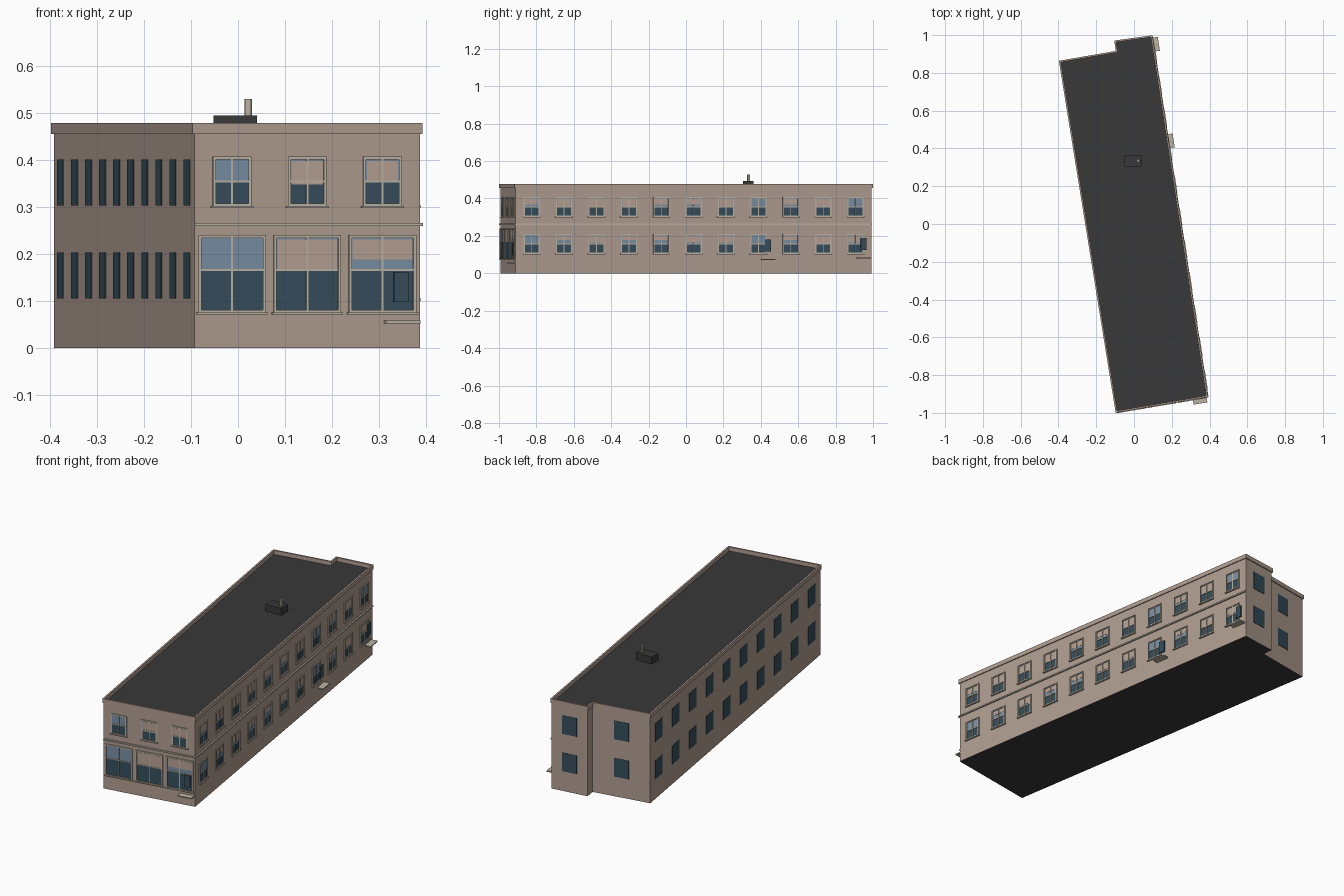
import bpy, bmesh, random
from mathutils import Vector

if "Cube" in bpy.data.objects:
    bpy.data.objects.remove(bpy.data.objects["Cube"])

random.seed(4)


def material(name, r, g, b):
    m = bpy.data.materials.new(name)
    m.diffuse_color = (r, g, b, 1)
    m.use_nodes = True
    m.node_tree.nodes["Principled BSDF"].inputs["Base Color"].default_value = m.diffuse_color
    return m


WALL = material("wall tan", .43, .335, .28)
ROOF = material("roof dark grey", .04, .04, .04)
GLASS = material("dark glass", .036, .075, .105)
PALE = material("pale glass", .19, .275, .37)
BLIND = material("blind tan", .47, .35, .29)
TRIM = material("trim stone", .50, .455, .37)

# Footprint, counter-clockwise from the front left corner
FOOT = [Vector(p) for p in ((-.093, -.993), (.387, -.912), (.093, .993),
                            (-.099, .967), (-.091, .912), (-.392, .860))]


def outward(i):
    u = (FOOT[(i + 1) % 6] - FOOT[i]).normalized()
    return Vector((u.y, -u.x))


def offset(d):
    """Footprint with mitred corners moved out by d."""
    pts = []
    for i, p in enumerate(FOOT):
        a, b = outward(i - 1 if i else 5), outward(i)
        pts.append(p + (a + b) * d / (1 + a.dot(b)))
    return pts


def finish(name, bm, *mats):
    bmesh.ops.recalc_face_normals(bm, faces=bm.faces)
    me = bpy.data.meshes.new(name)
    bm.to_mesh(me)
    bm.free()
    for m in mats:
        me.materials.append(m)
    ob = bpy.data.objects.new(name, me)
    bpy.context.collection.objects.link(ob)
    return ob


def add_box(bm, corners, z0, z1):
    lo = [bm.verts.new((c.x, c.y, z0)) for c in corners]
    hi = [bm.verts.new((c.x, c.y, z1)) for c in corners]
    bm.faces.new(lo[::-1])
    bm.faces.new(hi)
    n = len(corners)
    for i in range(n):
        j = (i + 1) % n
        bm.faces.new((lo[i], lo[j], hi[j], hi[i]))


def plate(bm, side, s0, s1, z0, z1, d0, d1):
    """Box on a wall: s along the wall, d outwards from it."""
    p, n = FOOT[side], outward(side)
    u = Vector((-n.y, n.x))
    add_box(bm, [p + u * s + n * d for s, d in ((s0, d1), (s1, d1), (s1, d0), (s0, d0))], z0, z1)


def length(side):
    return (FOOT[(side + 1) % 6] - FOOT[side]).length


# Building body: tan walls, dark roof and underside
bm = bmesh.new()
add_box(bm, FOOT, 0, .457)
body = finish("building_body", bm, WALL, ROOF)
for f in body.data.polygons:
    f.material_index = int(abs(f.normal.z) > .5)

# Parapet band running round the roof edge
bm = bmesh.new()
rings = [[bm.verts.new((p.x, p.y, z)) for p in offset(d)]
         for d, z in ((.005, .455), (.005, .478), (-.004, .478), (-.004, .455))]
for k in range(4):
    a, b = rings[k], rings[(k + 1) % 4]
    for i in range(6):
        j = (i + 1) % 6
        bm.faces.new((a[i], a[j], b[j], b[i]))
finish("parapet", bm, WALL)

# Belt course between the floors, front and right
bm = bmesh.new()
plate(bm, 0, 0, length(0) + .006, .259, .266, -.002, .007)
plate(bm, 1, 0, length(1), .259, .266, -.002, .007)
finish("belt_course", bm, TRIM)

# Sash windows on the front and right
glass, pale, blinds, frames, sills = (bmesh.new() for _ in range(5))


def sash_window(side, s, w, z0, z1, rail, blind):
    a, b, t = s - w / 2, s + w / 2, .006
    plate(glass, side, a + t, b - t, z0 + t, rail, -.002, .001)
    plate(pale, side, a + t, b - t, rail, z1 - t, -.002, .001)
    if blind > 0:
        top = z1 - t - .003
        plate(blinds, side, a + t + .002, b - t - .002, top - blind * (top - rail), top, 0, .002)
    for x in (a, b - t):
        plate(frames, side, x, x + t, z0, z1, -.002, .005)
    plate(frames, side, a + t, b - t, z1 - t, z1, -.002, .005)
    plate(frames, side, a + t, b - t, z0, z0 + t, -.002, .005)
    plate(frames, side, s - .002, s + .002, z0 + t, z1 - t, 0, .0035)
    plate(frames, side, a + t, b - t, rail - .002, rail + .002, 0, .0038)
    plate(sills, side, a - .004, b + .004, z0 - .003, z0 + .001, -.002, .009)


step = length(0) / 3
for i in range(3):
    s = step * (i + .5)
    sash_window(0, s, .083, .301, .407, .354, (0, 1.15, 1)[i])
    sash_window(0, s, .145, .074, .240, .166, (0, 1, .66)[i])
step = length(1) / 11
for i in range(11):
    s = step * (i + .5)
    sash_window(1, s, .087, .302, .407, .354, 0 if i in (7, 10) else random.choice((.7, 1, 1)))
    sash_window(1, s, .087, .104, .210, .156, 0 if i in (0, 7) else random.choice((.5, .8, 1)))
finish("lower_panes", glass, GLASS)
finish("upper_panes", pale, PALE)
finish("window_blinds", blinds, BLIND)
finish("window_frames", frames, TRIM)
finish("window_sills", sills, TRIM)

# Plain windows on the left and back walls
bm = bmesh.new()
for side, count in ((5, 10), (4, 1), (2, 1)):
    step = length(side) / count
    for i in range(count):
        s = step * (i + .5)
        for z in (.105, .303):
            plate(bm, side, s - .039, s + .039, z, z + .098, -.002, .002)
finish("plain_windows", bm, GLASS)

# Door panels with a stone slab below each
doors, slabs = bmesh.new(), bmesh.new()
for side, s, z in ((0, .446, .055), (1, 1.366, .074), (1, 1.883, .082)):
    plate(doors, side, s - .016, s + .016, z + .043, z + .106, 0, .008)
    plate(slabs, side, s - .037, s + .037, z - .003, z + .003, -.002, .032)
finish("door_panels", doors, GLASS)
finish("door_slabs", slabs, TRIM)

# Rooftop unit and flue pipe
bm = bmesh.new()
add_box(bm, [Vector(p) for p in ((-.052, .305), (.04, .305), (.04, .362), (-.052, .362))], .455, .494)
finish("roof_unit", bm, ROOF)
bpy.ops.mesh.primitive_cylinder_add(vertices=12, radius=.008, depth=.05, location=(.022, .335, .504))
flue = bpy.context.object
flue.name = "flue_pipe"
flue.data.materials.append(TRIM)
bpy.ops.object.shade_smooth_by_angle()
